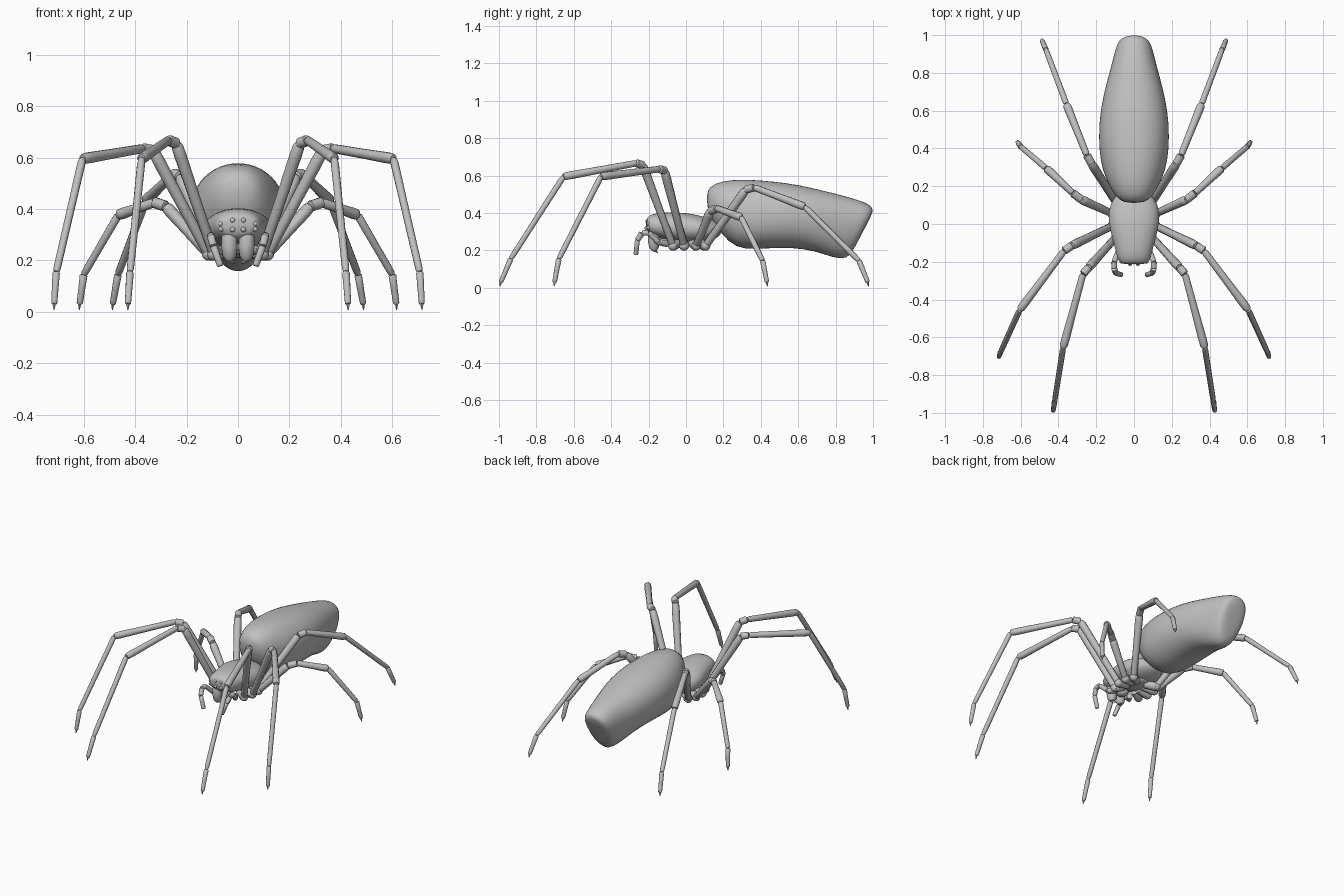
import bpy, bmesh, math
from mathutils import Vector

cube = bpy.data.objects.get("Cube")
if cube:
    bpy.data.objects.remove(cube, do_unlink=True)

GREY = (0.53, 0.53, 0.53, 1)
mat = bpy.data.materials.new("plain_grey")
mat.use_nodes = True
mat.diffuse_color = GREY
mat.node_tree.nodes["Principled BSDF"].inputs["Base Color"].default_value = GREY


def finish(bm, name, angle=50, subdivide=0):
    bmesh.ops.recalc_face_normals(bm, faces=bm.faces)
    mesh = bpy.data.meshes.new(name)
    bm.to_mesh(mesh)
    bm.free()
    mesh.materials.append(mat)
    ob = bpy.data.objects.new(name, mesh)
    bpy.context.collection.objects.link(ob)
    if subdivide:
        mod = ob.modifiers.new("smooth", 'SUBSURF')
        mod.levels = mod.render_levels = subdivide
    bpy.ops.object.select_all(action='DESELECT')
    ob.select_set(True)
    bpy.context.view_layer.objects.active = ob
    bpy.ops.object.shade_smooth_by_angle(angle=math.radians(angle))
    return ob


def bridge(bm, rings):
    for a, b in zip(rings, rings[1:]):
        n = len(a)
        for i in range(n):
            bm.faces.new((a[i], a[(i + 1) % n], b[(i + 1) % n], b[i]))
    bm.faces.new(rings[0][::-1])
    bm.faces.new(rings[-1])


def loft(name, stations, sides=24):
    """Skin slanted rings: (top y, top z, bottom y, bottom z, half width, taper to the bottom)."""
    bm = bmesh.new()
    rings = []
    for ty, tz, by, bz, hw, taper in stations:
        ring = []
        for i in range(sides):
            a = math.tau * i / sides
            # slightly squared oval
            c, s = (math.copysign(abs(f(a)) ** .92, f(a)) for f in (math.cos, math.sin))
            t = (1 + c) / 2
            x = hw * s * (1 - taper * (1 - t))
            ring.append(bm.verts.new((x, by + (ty - by) * t, bz + (tz - bz) * t)))
        rings.append(ring)
    bridge(bm, rings)
    return finish(bm, name, 60, 1)


def tube(bm, p, q, profile, sides=10):
    """Limb segment from p to q, profile = (fraction, radius) pairs."""
    p, q = Vector(p), Vector(q)
    rot = (q - p).to_track_quat('Z', 'Y')
    rings = []
    for f, r in profile:
        c = p.lerp(q, f)
        rings.append([bm.verts.new(c + rot @ Vector((r * math.cos(a), r * math.sin(a), 0)))
                      for a in (math.tau * i / sides for i in range(sides))])
    bridge(bm, rings)


def segment(bm, p, q, r0, r1):
    # rounded ends with a slight swelling towards the far joint
    tube(bm, p, q, [(0, r0 * .75), (.04, r0), (.5, (r0 + r1) / 2), (.88, r1 * 1.05),
                    (.97, r1), (1, r1 * .75)])


def ball(bm, centre, r, stretch=(1, 1, 1)):
    res = bmesh.ops.create_uvsphere(bm, u_segments=12, v_segments=8, radius=r)
    for v in res["verts"]:
        v.co = Vector(centre) + Vector(a * b for a, b in zip(v.co, stretch))


# Abdomen with a wedge-shaped rear
loft("abdomen", [
    (.108, .515, .112, .44, .05, 0), (.15, .563, .135, .36, .1, 0), (.25, .58, .23, .235, .152, 0),
    (.35, .58, .31, .202, .18, 0), (.47, .57, .45, .211, .189, 0), (.60, .553, .57, .214, .182, 0),
    (.73, .522, .69, .197, .165, .1), (.86, .49, .79, .158, .135, .2),
    (.96, .459, .862, .152, .116, .3), (.996, .435, .895, .2, .1, .3),
    (1.003, .405, .95, .31, .06, .2)])

# Front body, tapering to the head and to the waist
loft("front_body", [
    (-.215, .36, -.212, .315, .055, 0), (-.204, .388, -.2, .285, .084, 0),
    (-.15, .402, -.14, .265, .097, 0), (-.08, .404, -.08, .25, .114, 0),
    (0, .402, 0, .24, .135, 0), (.07, .388, .07, .24, .136, 0),
    (.13, .372, .13, .25, .115, 0), (.17, .35, .17, .27, .075, 0), (.19, .33, .19, .29, .035, 0)])
bm = bmesh.new()
tube(bm, (0, .13, .31), (0, .27, .36), [(0, .03), (1, .035)])
finish(bm, "waist")

# Two rows of eyes
bm = bmesh.new()
for s in (-1, 1):
    for x, y, z in ((.021, -.207, .356), (.021, -.211, .32), (.066, -.2, .342), (.066, -.2, .322)):
        ball(bm, (s * x, y, z), .0105)
finish(bm, "eyes")

# Leg joints: hip root, hip, knee start, knee end, shin end, ankle, foot
LEGS = {
    "front": [(.04, -.04, .24), (.095, -.07, .225), (.24, -.23, .655), (.27, -.265, .667),
              (.375, -.655, .595), (.42, -.937, .155), (.428, -.99, .03)],
    "second": [(.04, -.01, .24), (.115, -.01, .225), (.33, -.115, .627), (.37, -.142, .635),
               (.605, -.455, .595), (.707, -.68, .155), (.715, -.703, .03)],
    "third": [(.04, .03, .24), (.115, .055, .225), (.28, .13, .41), (.325, .165, .425),
              (.465, .295, .377), (.6, .41, .145), (.616, .433, .03)],
    "rear": [(.03, .06, .24), (.09, .105, .225), (.225, .32, .525), (.25, .365, .537),
             (.358, .635, .433), (.467, .925, .145), (.487, .972, .03)],
}
RADII = [(.025, .027), (.02, .023), (.022, .021), (.018, .021), (.016, .014), (.015, .012)]

for side, s in (("left", 1), ("right", -1)):
    for name, joints in LEGS.items():
        pts = [Vector((s * x, y, z)) for x, y, z in joints]
        bm = bmesh.new()
        for p, q, (r0, r1) in zip(pts, pts[1:], RADII):
            segment(bm, p, q, r0, r1)
        ball(bm, pts[1], .026)
        # small claw under the foot
        tip = pts[-1] + (pts[-1] - pts[-2]).normalized() * .01
        tip.z = .008
        tube(bm, pts[-1], tip, [(0, .007), (1, .002)], 6)
        finish(bm, f"{side}_{name}_leg")

    # Feeler beside the jaws
    bm = bmesh.new()
    path = [(.05, -.1, .235), (.085, -.15, .245), (.105, -.2, .295), (.105, -.235, .293),
            (.096, -.26, .255), (.068, -.268, .178)]
    path = [Vector((s * x, y, z)) for x, y, z in path]
    for p, q, r in zip(path, path[1:], (.018, .015, .016, .016, .014)):
        segment(bm, p, q, r, r * .9)
    finish(bm, f"{side}_feeler")

    # Jaw with its fang
    bm = bmesh.new()
    tube(bm, (s * .034, -.175, .315), (s * .032, -.17, .2),
         [(0, .022), (.2, .03), (.55, .032), (.85, .027), (1, .015)], 14)
    tube(bm, (s * .036, -.175, .205), (s * .012, -.15, .188), [(0, .011), (1, .002)], 8)
    finish(bm, f"{side}_jaw")

# Breast plate and mouth under the front body
bm = bmesh.new()
ball(bm, (0, .02, .245), .08, (.75, 1.1, .25))
ball(bm, (0, -.11, .245), .035, (1, 1.2, .7))
finish(bm, "breast_plate")
